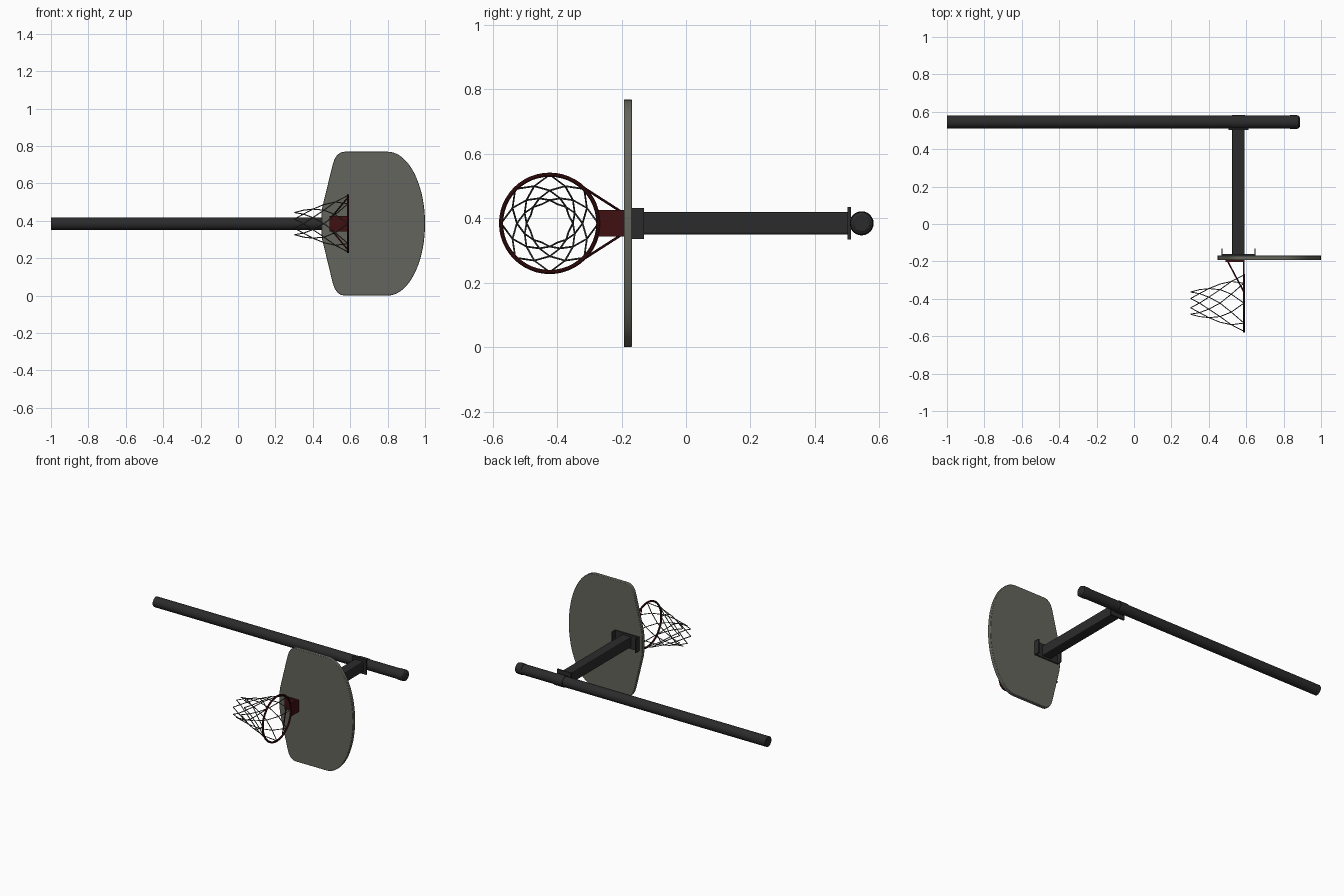
import bpy, bmesh, math
from mathutils import Vector

if "Cube" in bpy.data.objects:
    bpy.data.objects.remove(bpy.data.objects["Cube"])

ZC = 0.3845          # height of the symmetry plane
HOOP_Y = -0.423      # hoop centre


def material(name, rgb):
    m = bpy.data.materials.new(name)
    m.diffuse_color = (*rgb, 1)
    m.use_nodes = True
    m.node_tree.nodes["Principled BSDF"].inputs["Base Color"].default_value = m.diffuse_color
    return m


DARK = material("dark_metal", (0.024, 0.024, 0.024))
GREY = material("board_grey", (0.13, 0.13, 0.11))
RED = material("dark_red", (0.05, 0.005, 0.006))
CORD = material("net_cord", (0.06, 0.06, 0.055))


def finish(name, bm, mat, smooth=True, bevel=0):
    bmesh.ops.recalc_face_normals(bm, faces=bm.faces)
    me = bpy.data.meshes.new(name)
    bm.to_mesh(me)
    bm.free()
    ob = bpy.data.objects.new(name, me)
    bpy.context.collection.objects.link(ob)
    me.materials.append(mat)
    if bevel:
        b = ob.modifiers.new("bevel", 'BEVEL')
        b.width, b.segments = bevel, 2
    if smooth:
        bpy.ops.object.select_all(action='DESELECT')
        ob.select_set(True)
        bpy.context.view_layer.objects.active = ob
        bpy.ops.object.shade_smooth_by_angle(angle=math.radians(35))
    return ob


def box(name, lo, hi, mat, bevel=0):
    bm = bmesh.new()
    bmesh.ops.create_cube(bm, size=1)
    for v in bm.verts:
        v.co = Vector([(a + b) / 2 + c * (b - a) for a, b, c in zip(lo, hi, v.co)])
    return finish(name, bm, mat, False, bevel)


def lathe_x(name, profile, y, z, mat, n=24):
    """Turned part along x from (x, radius) pairs, capped at both ends."""
    bm = bmesh.new()
    rings = [[bm.verts.new((x, y + r * math.cos(2 * math.pi * i / n),
                            z + r * math.sin(2 * math.pi * i / n))) for i in range(n)]
             for x, r in profile]
    for a, b in zip(rings, rings[1:]):
        for i in range(n):
            bm.faces.new((a[i], a[(i + 1) % n], b[(i + 1) % n], b[i]))
    bm.faces.new(rings[0])
    bm.faces.new(rings[-1])
    return finish(name, bm, mat)


def rod(bm, p, q, r, n=6):
    p, q = Vector(p), Vector(q)
    d = q - p
    m = d.to_track_quat('Z', 'Y').to_matrix().to_4x4()
    m.translation = (p + q) / 2
    bmesh.ops.create_cone(bm, cap_ends=True, segments=n, radius1=r, radius2=r,
                          depth=d.length, matrix=m)


# pole with end cap
lathe_x("pole", [(-1, 0.034), (0.86, 0.034)], 0.545, ZC, DARK)
lathe_x("pole_cap", [(0.835, 0.0365), (0.87, 0.0365), (0.88, 0.034), (0.887, 0.024)],
        0.545, ZC, DARK)

# arm and its clamp on the pole
box("arm", (0.524, -0.168, ZC - 0.035), (0.592, 0.512, ZC + 0.035), DARK, 0.006)
lathe_x("clamp_band", [(0.525, 0.0375), (0.593, 0.0375)], 0.545, ZC, DARK)
box("clamp_plate", (0.505, 0.502, ZC - 0.05), (0.612, 0.512, ZC + 0.05), DARK)

# channel bracket behind the board
box("board_bracket", (0.467, -0.169, ZC - 0.048), (0.65, -0.16, ZC + 0.048), DARK)
for side, x in (("lower", 0.467), ("upper", 0.643)):
    box(side + "_bracket_flange", (x, -0.168, ZC - 0.048), (x + 0.007, -0.13, ZC + 0.048), DARK)

# fan-shaped backboard: upper half outline, then mirrored
half = [(0.446, 0.05), (0.45, 0.085), (0.506, 0.315), (0.515, 0.343), (0.53, 0.367),
        (0.55, 0.381), (0.572, 0.3845)]
half += [(0.8 + 0.2 * math.sin(t), 0.3845 * math.cos(t))
         for t in [math.pi / 2 * i / 18 for i in range(18)]]
outline = half + [(1.0, 0)] + [(x, -z) for x, z in reversed(half)]
bm = bmesh.new()
f = bm.faces.new([bm.verts.new((x, -0.193, ZC + z)) for x, z in outline])
ext = bmesh.ops.extrude_face_region(bm, geom=[f])
for v in ext["geom"]:
    if isinstance(v, bmesh.types.BMVert):
        v.co.y = -0.168
finish("backboard", bm, GREY, True, 0.003)

# hoop ring
R, X0 = 0.151, 0.588
bm = bmesh.new()
N, M = 48, 10
rings = []
for i in range(N):
    a = 2 * math.pi * i / N
    row = []
    for j in range(M):
        b = 2 * math.pi * j / M
        r = R + 0.0065 * math.cos(b)
        row.append(bm.verts.new((X0 + 0.0065 * math.sin(b),
                                 HOOP_Y + r * math.cos(a), ZC + r * math.sin(a))))
    rings.append(row)
for i in range(N):
    a, b = rings[i], rings[(i + 1) % N]
    for j in range(M):
        bm.faces.new((a[j], a[(j + 1) % M], b[(j + 1) % M], b[j]))
finish("hoop_ring", bm, RED)

# hoop mount: back plate, shelf and two braces
box("hoop_back_plate", (0.49, -0.203, ZC - 0.041), (0.592, -0.192, ZC + 0.041), RED)
box("hoop_shelf", (0.582, -0.275, ZC - 0.041), (0.592, -0.2, ZC + 0.041), RED)
bm = bmesh.new()
for s in (-1, 1):
    rod(bm, (0.5, -0.198, ZC + s * 0.034), (0.586, -0.36, ZC + s * 0.138), 0.004, 8)
finish("hoop_braces", bm, RED)

# net: crossing cords stepping half a mesh per level
levels = [(0.588, 0.151), (0.52, 0.125), (0.46, 0.102), (0.40, 0.084),
          (0.35, 0.072), (0.302, 0.064)]


def knot(level, k):
    x, r = levels[level]
    a = k * math.pi / 8
    return (x, HOOP_Y + r * math.cos(a), ZC + r * math.sin(a))


bm = bmesh.new()
for lv in range(len(levels) - 1):
    for k in range(lv % 2, 16, 2):
        for d in (-1, 1):
            rod(bm, knot(lv, k), knot(lv + 1, k + d), 0.0028)
finish("net", bm, CORD)
